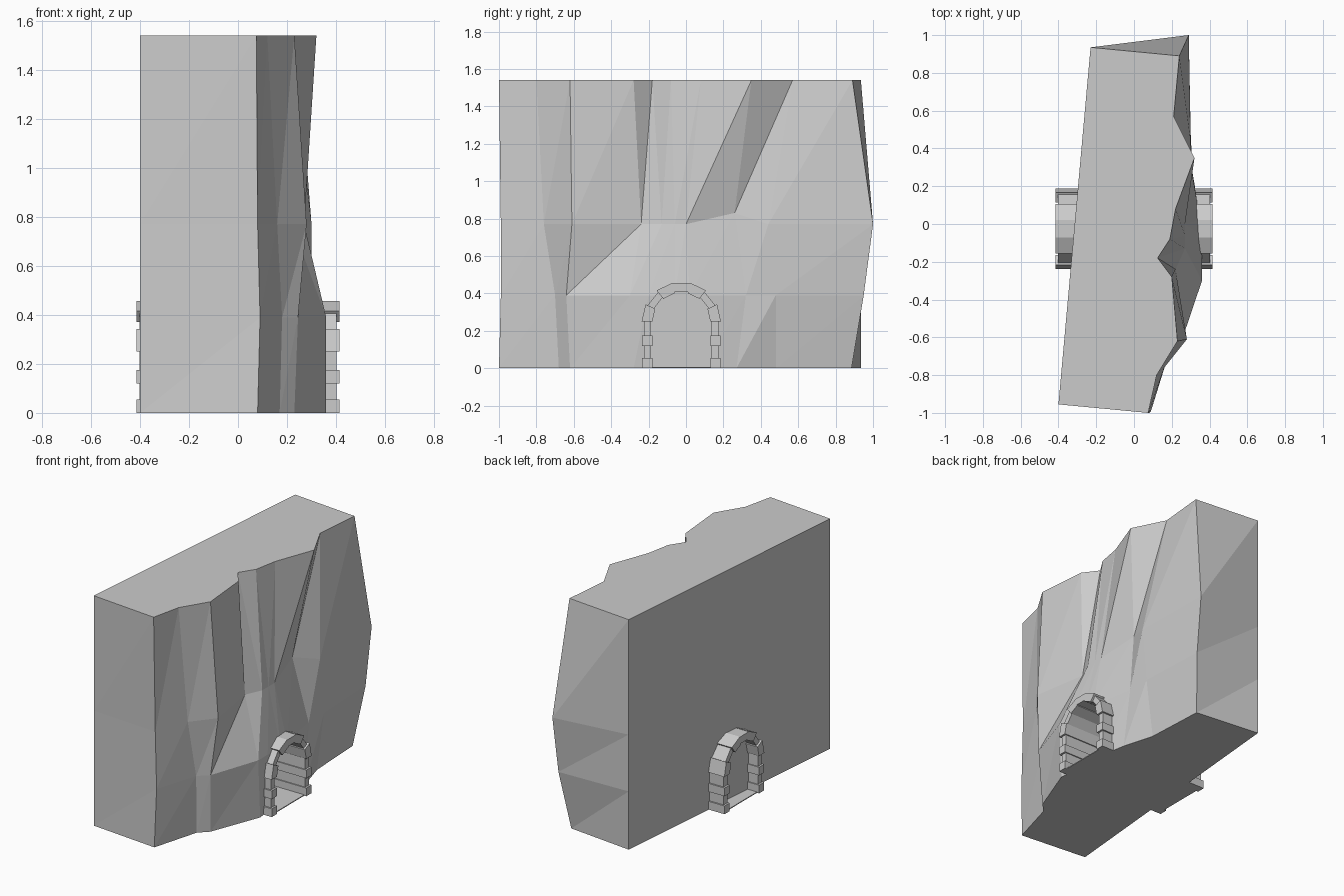
import bpy, bmesh, math

if "Cube" in bpy.data.objects:
    bpy.data.objects.remove(bpy.data.objects["Cube"])

CY = -0.025            # centre line of the tunnel
SPRING = 0.25          # height where the arch starts to curve


def make_object(name, bm):
    bmesh.ops.recalc_face_normals(bm, faces=bm.faces[:])
    me = bpy.data.meshes.new(name)
    bm.to_mesh(me)
    bm.free()
    ob = bpy.data.objects.new(name, me)
    bpy.context.collection.objects.link(ob)
    return ob


def add_prism(bm, outline, x0, x1):
    """Extrude a (y, z) outline along x."""
    a = [bm.verts.new((x0, y, z)) for y, z in outline]
    b = [bm.verts.new((x1, y, z)) for y, z in outline]
    bm.faces.new(a)
    bm.faces.new(b[::-1])
    n = len(outline)
    for i in range(n):
        bm.faces.new((a[i], b[i], b[(i + 1) % n], a[(i + 1) % n]))


# Cliff: craggy (x, y) profiles at four heights, lofted upwards
rows = [
    (0.00, [(.08, -1), (.17, -.68), (.23, -.62), (.36, -.28), (.35, -.2),
            (.34, -.06), (.34, .1), (.31, .27), (.25, .48), (.23, .885)]),
    (0.39, [(.09, -.99), (.18, -.70), (.245, -.64), (.36, -.30), (.36, -.20),
            (.355, -.06), (.35, .02), (.30, .32), (.30, .48), (.28, .95)]),
    (0.77, [(.08, -.99), (.16, -.76), (.28, -.61), (.22, -.24), (.27, -.13),
            (.27, -.06), (.27, 0), (.22, .26), (.30, .44), (.29, 1.0)]),
    (1.54, [(.075, -1), (.12, -.80), (.23, -.62), (.20, -.28), (.125, -.18),
            (.19, -.08), (.22, .08), (.32, .35), (.21, .57), (.24, .89)]),
]
back = [(-.23, .935), (-.40, -.955)]
bm = bmesh.new()
loops = []
for z, pts in rows:
    loops.append([bm.verts.new((x, y, z)) for x, y in pts + back])
loops[2][7].co.z = 0.83
for lo, hi in zip(loops, loops[1:]):
    for i in range(len(lo)):
        j = (i + 1) % len(lo)
        bm.faces.new((lo[i], lo[j], hi[j]))
        bm.faces.new((lo[i], hi[j], hi[i]))
bm.faces.new(loops[0][::-1])
bm.faces.new(loops[-1])
bmesh.ops.triangulate(bm, faces=[f for f in bm.faces if len(f.verts) > 4])
cliff = make_object("cliff", bm)

# Tunnel recess cut from the front towards the back wall
arc = [(CY + .18 * math.cos(math.pi * i / 7), SPRING + .18 * math.sin(math.pi * i / 7))
       for i in range(8)]
bm = bmesh.new()
add_prism(bm, [(CY + .18, -.1)] + arc + [(CY - .18, -.1)], -.285, .6)
cutter = make_object("tunnel_cutter", bm)
cutter.hide_render = True
cutter.hide_viewport = True
cut = cliff.modifiers.new("tunnel", 'BOOLEAN')
cut.object = cutter
cut.operation = 'DIFFERENCE'
cut.solver = 'EXACT'

# Stone lining: stacked jamb blocks and seven arch stones
bm = bmesh.new()
levels = [0, .055, .12, .175, SPRING]
for k, (z0, z1) in enumerate(zip(levels, levels[1:])):
    inner, outer, half = (.155, .21, .415) if k % 2 == 0 else (.162, .2, .402)
    for s in (-1, 1):
        add_prism(bm, [(CY + s * inner, z0), (CY + s * outer, z0),
                       (CY + s * outer, z1), (CY + s * inner, z1)], -half, half)
for k in range(7):
    inner, outer, half = (.155, .212, .415) if k % 2 == 0 else (.162, .2, .402)
    if k == 3:
        outer, half = .21, .415
    a0, a1 = math.pi * k / 7, math.pi * (k + 1) / 7
    add_prism(bm, [(CY + r * math.cos(a), SPRING + r * math.sin(a))
                   for r, a in ((inner, a0), (outer, a0), (outer, a1), (inner, a1))],
              -half, half)
make_object("arch_stones", bm)

# Tunnel floor
bm = bmesh.new()
add_prism(bm, [(CY - .165, 0), (CY + .165, 0), (CY + .165, .006), (CY - .165, .006)], -.4, .4)
make_object("tunnel_floor", bm)
